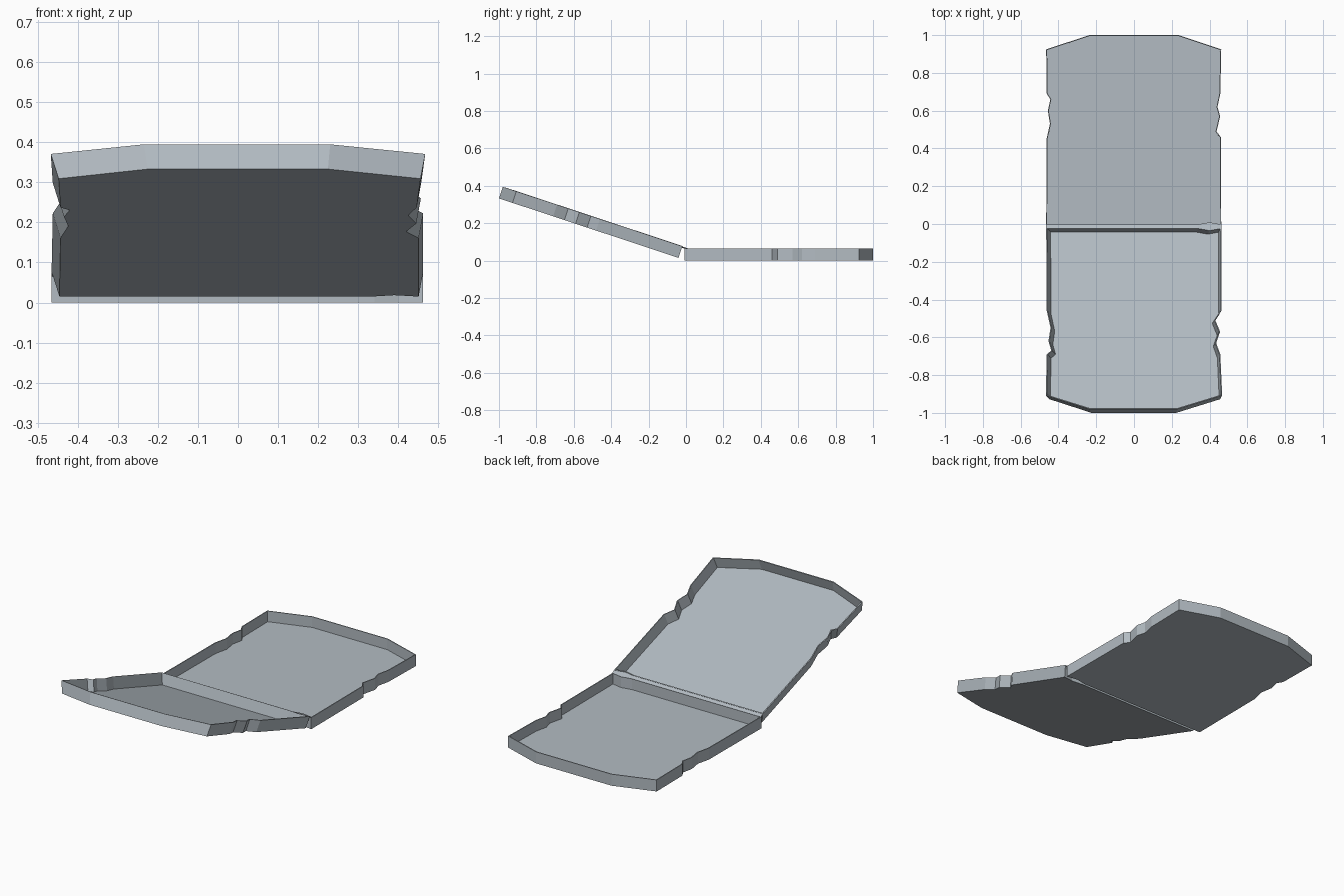
import bpy, bmesh, math
from mathutils import Matrix

if "Cube" in bpy.data.objects:
    bpy.data.objects.remove(bpy.data.objects["Cube"])

# One grey for the whole case
grey = bpy.data.materials.new("cool_grey")
grey.diffuse_color = (0.45, 0.50, 0.54, 1)
grey.use_nodes = True
grey.node_tree.nodes["Principled BSDF"].inputs["Base Color"].default_value = grey.diffuse_color

H = 0.065       # tray wall height
WALL = 0.005    # shell thickness


def make_object(name, bm, thickness):
    bmesh.ops.recalc_face_normals(bm, faces=bm.faces)
    me = bpy.data.meshes.new(name)
    bm.to_mesh(me)
    bm.free()
    me.materials.append(grey)
    ob = bpy.data.objects.new(name, me)
    bpy.context.collection.objects.link(ob)
    if thickness:
        m = ob.modifiers.new("shell", 'SOLIDIFY')
        m.thickness = thickness
        m.offset = -1
        m.use_even_offset = True
    return ob


def tray(name, rim, squash, matrix):
    """Open tray: rim outline plus a floor narrowed in x by squash(x)."""
    bm = bmesh.new()
    low = [bm.verts.new((squash(x), y, 0)) for x, y in rim]
    top = [bm.verts.new((x, y, H)) for x, y in rim]
    floor = bm.faces.new(low)
    n = len(rim)
    for i in range(n):
        j = (i + 1) % n
        bm.faces.new((low[i], low[j], top[j], top[i]))
    bmesh.ops.recalc_face_normals(bm, faces=bm.faces)
    floor.normal_update()
    if floor.normal.z > 0:
        bmesh.ops.reverse_faces(bm, faces=bm.faces)
    me_normals_ok = bm
    me = bpy.data.meshes.new(name)
    me_normals_ok.transform(matrix)
    me_normals_ok.to_mesh(me)
    bm.free()
    me.materials.append(grey)
    ob = bpy.data.objects.new(name, me)
    bpy.context.collection.objects.link(ob)
    m = ob.modifiers.new("shell", 'SOLIDIFY')
    m.thickness = WALL
    m.offset = -1
    m.use_even_offset = True
    return ob


# Back tray: lies flat, with finger notches along both sides
back_rim = [
    (-0.465, -0.008), (0.34, -0.008), (0.40, 0.003), (0.462, -0.008),
    (0.46, 0.46), (0.437, 0.49), (0.456, 0.57), (0.442, 0.62), (0.457, 0.69),
    (0.462, 0.925), (0.235, 1.0), (-0.235, 1.0), (-0.465, 0.925),
    (-0.462, 0.69), (-0.443, 0.66), (-0.456, 0.60), (-0.445, 0.53), (-0.462, 0.455),
]
tray("back_tray", back_rim, lambda x: x, Matrix.Identity(4))

# Front tray: tilted up towards the front, floor narrower than its rim
front_rim = [
    (-0.465, 0.0), (0.34, 0.0), (0.40, 0.011), (0.462, 0.0),
    (0.462, 0.464), (0.43, 0.515), (0.456, 0.58), (0.435, 0.643), (0.457, 0.706),
    (0.467, 0.935), (0.23, 1.011), (-0.235, 1.011), (-0.467, 0.935),
    (-0.462, 0.706), (-0.438, 0.685), (-0.453, 0.632), (-0.442, 0.558), (-0.462, 0.464),
]
tilt = math.atan2(0.318, 0.96)
place = (Matrix.Translation((0, -0.04, 0.015))
         @ Matrix.Rotation(-tilt, 4, 'X') @ Matrix.Scale(-1, 4, (0, 1, 0)))
front = tray("front_tray", front_rim, lambda x: x * (0.958 if x < 0 else 0.975), place)
front.data.flip_normals()   # the placement mirrors the tray

# Hinge strip bridging the two trays
bm = bmesh.new()
rows = []
for x, bump in ((-0.465, 0), (0.34, 0), (0.40, 0.011), (0.462, 0)):
    rows.append((bm.verts.new((x, -0.021 - bump, 0.076)),
                 bm.verts.new((x, -0.002 + bump, 0.066))))
for a, b in zip(rows, rows[1:]):
    bm.faces.new((a[0], b[0], b[1], a[1]))
make_object("hinge_strip", bm, 0.003)
